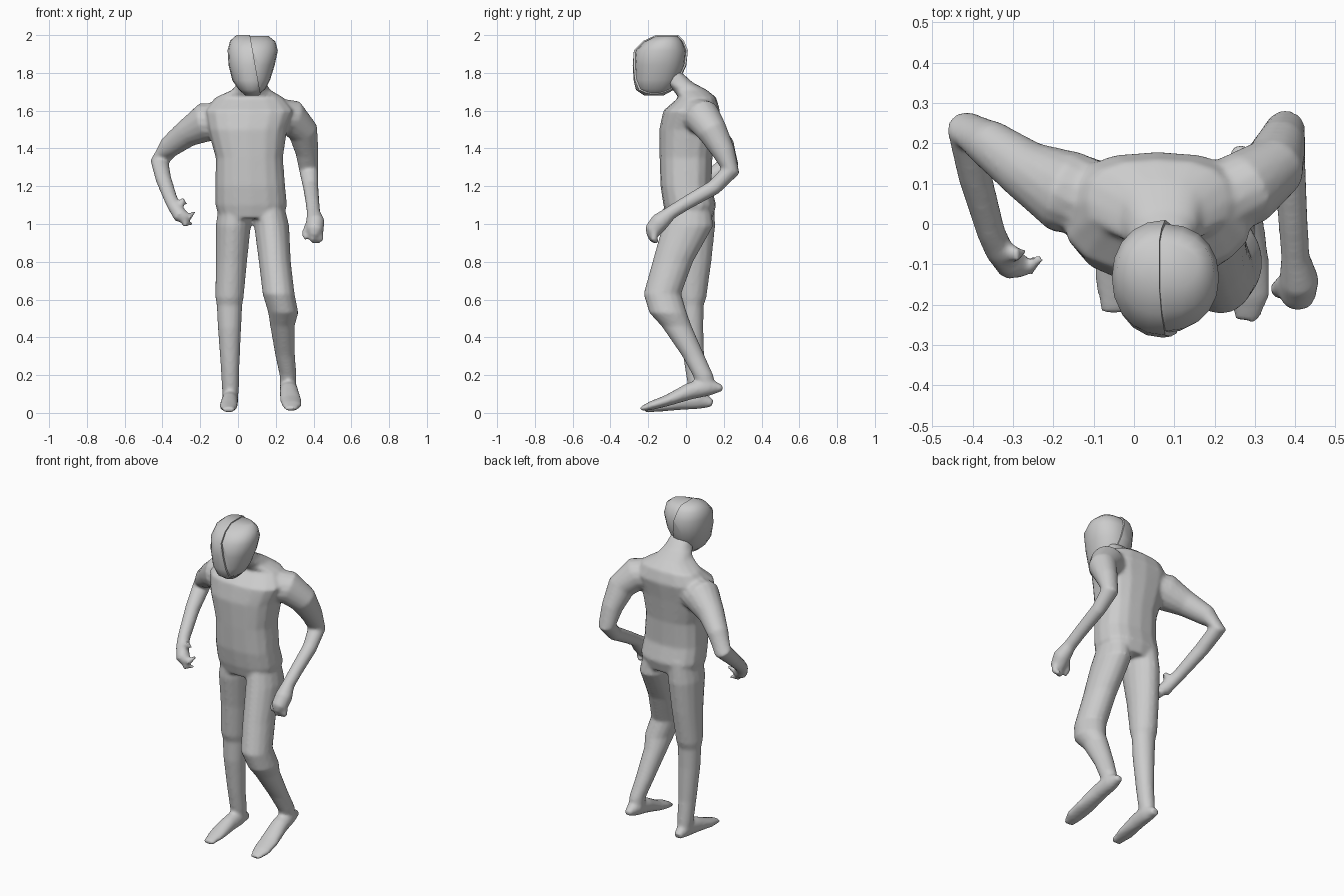
import bpy, bmesh, math
from mathutils import Vector

cube = bpy.data.objects.get("Cube")
if cube:
    bpy.data.objects.remove(cube)

grey = bpy.data.materials.new("plain_grey")
grey.use_nodes = True
colour = (0.6, 0.6, 0.6, 1)
grey.diffuse_color = colour
grey.node_tree.nodes["Principled BSDF"].inputs["Base Color"].default_value = colour


def loft(bm, sections, flat=False, power=2.0, sides=16):
    """Closed tube through sections (x, y, z, half_width, half_depth).
    Flat rings lie level; other rings turn with the path."""
    centres = [Vector(s[:3]) for s in sections]
    rings = []
    for i, (centre, section) in enumerate(zip(centres, sections)):
        after = centres[min(i + 1, len(centres) - 1)]
        before = centres[max(i - 1, 0)]
        along = Vector((0, 0, 1)) if flat else (after - before).normalized()
        side = Vector((1, 0, 0))
        side = (side - along * side.dot(along)).normalized()
        depth = along.cross(side)
        ring = []
        for k in range(sides):
            angle = math.tau * k / sides
            c, s = math.cos(angle), math.sin(angle)
            u = math.copysign(abs(c) ** (2 / power), c) * section[3]
            v = math.copysign(abs(s) ** (2 / power), s) * section[-1]
            ring.append(bm.verts.new(centre + side * u + depth * v))
        rings.append(ring)
    faces = [bm.faces.new(rings[0]), bm.faces.new(rings[-1])]
    for low, high in zip(rings, rings[1:]):
        for k in range(sides):
            n = (k + 1) % sides
            faces.append(bm.faces.new((low[k], low[n], high[n], high[k])))
    bmesh.ops.recalc_face_normals(bm, faces=faces)


def finish(bm, name):
    mesh = bpy.data.meshes.new(name)
    bm.to_mesh(mesh)
    bm.free()
    mesh.materials.append(grey)
    obj = bpy.data.objects.new(name, mesh)
    bpy.context.collection.objects.link(obj)
    bpy.ops.object.select_all(action='DESELECT')
    bpy.context.view_layer.objects.active = obj
    obj.select_set(True)
    bpy.ops.object.shade_smooth_by_angle(angle=math.radians(50))
    return obj


body = bmesh.new()

# Torso, shoulders and forward-leaning neck
loft(body, [
    (.07, .02, 1.03, .17, .12), (.07, .02, 1.1, .19, .14),
    (.065, 0, 1.2, .185, .135), (.06, 0, 1.35, .178, .14),
    (.05, .01, 1.5, .21, .152), (.06, .03, 1.6, .24, .15),
    (.06, .06, 1.67, .18, .1), (.07, .02, 1.71, .1, .09),
    (.075, -.04, 1.75, .075, .075), (.08, -.08, 1.8, .06, .06),
], flat=True, power=2.5)

# Left leg, bent at the knee
loft(body, [
    (.16, .02, 1.12, .08, .11), (.178, .01, .99, .093, .135),
    (.195, -.07, .8, .085, .108), (.215, -.125, .63, .085, .1),
    (.24, -.095, .53, .08, .1), (.235, -.05, .46, .065, .08),
    (.25, .04, .3, .052, .06), (.265, .09, .2, .045, .055),
    (.265, .11, .13, .04, .045),
], flat=True)
loft(body, [
    (.265, .195, .13, .02, .015), (.265, .12, .14, .045, .05),
    (.27, .02, .115, .05, .045), (.28, -.1, .065, .057, .03),
    (.285, -.18, .04, .052, .024), (.28, -.24, .02, .03, .012),
])

# Right leg, nearly straight
loft(body, [
    (-.01, .03, 1.12, .09, .12), (-.025, .03, .99, .093, .125),
    (-.035, .035, .8, .083, .1), (-.045, .03, .61, .075, .078),
    (-.045, .03, .57, .068, .064), (-.045, .03, .45, .062, .062),
    (-.042, .045, .25, .05, .053), (-.04, .06, .14, .046, .05),
    (-.04, .07, .07, .04, .045),
], flat=True)
loft(body, [
    (-.04, .14, .05, .025, .02), (-.04, .07, .075, .042, .055),
    (-.045, -.03, .06, .045, .045), (-.05, -.13, .035, .049, .028),
    (-.05, -.22, .016, .032, .014),
])

# Left arm, elbow behind and forearm forward
loft(body, [
    (.19, .05, 1.57, .1), (.28, .09, 1.565, .095), (.345, .14, 1.49, .08),
    (.365, .2, 1.38, .061), (.375, .235, 1.28, .05), (.385, .15, 1.195, .041),
    (.395, 0, 1.11, .037), (.4, -.08, 1.06, .036), (.41, -.14, 1.01, .05),
    (.405, -.175, .965, .046), (.4, -.18, .935, .03),
])

# Right arm, elbow out to the side
loft(body, [
    (-.06, .05, 1.55, .1), (-.17, .08, 1.54, .105), (-.27, .135, 1.48, .075),
    (-.36, .2, 1.41, .06), (-.415, .235, 1.33, .05), (-.395, .12, 1.24, .042),
    (-.355, -.02, 1.13, .036), (-.335, -.065, 1.09, .036),
    (-.305, -.1, 1.045, .04), (-.275, -.105, 1.03, .03),
])

# Curled fingers and thumbs
fingers = [
    [(.43, -.17, .96), (.435, -.17, .92), (.42, -.15, .9)],
    [(.395, -.18, .96), (.395, -.18, .92), (.4, -.16, .9)],
    [(.38, -.14, 1), (.355, -.16, .95), (.355, -.18, .92)],
    [(-.29, -.11, 1.04), (-.28, -.11, 1.0), (-.24, -.085, 1.0)],
    [(-.3, -.11, 1.05), (-.26, -.11, 1.035), (-.23, -.08, 1.065)],
    [(-.32, -.07, 1.09), (-.285, -.075, 1.125), (-.265, -.07, 1.105)],
]
for points in fingers:
    loft(body, [(*p, r) for p, r in zip(points, (.024, .02, .011))], sides=8)

# Merge the limbs into one soft skin
skin = finish(body, "body")
remesh = skin.modifiers.new("merge", 'REMESH')
remesh.mode = 'VOXEL'
remesh.voxel_size = 0.009
remesh.use_smooth_shade = True
smooth = skin.modifiers.new("soften", 'SMOOTH')
smooth.factor = 0.5
smooth.iterations = 8


# Head in two halves that meet in a stepped seam
def head_half(name, sign, scale):
    bm = bmesh.new()
    loft(bm, [
        (.075, -.17, 1.68, .035, .05), (.075, -.165, 1.71, .07, .1),
        (.07, -.155, 1.76, .1, .122), (.072, -.14, 1.84, .122, .142),
        (.078, -.133, 1.92, .133, .143), (.078, -.118, 1.97, .12, .108),
        (.077, -.1, 2.0, .085, .06),
    ], flat=True, power=2.15, sides=20)
    middle = Vector((.077, -.13, 1.85))
    for v in bm.verts:
        v.co.y = middle.y + (v.co.y - middle.y) * scale
        v.co.z = middle.z + (v.co.z - middle.z) * (1 + scale) / 2
    cut = bmesh.ops.bisect_plane(
        bm, geom=bm.verts[:] + bm.edges[:] + bm.faces[:],
        plane_co=(.09, 0, 1.85), plane_no=(sign, 0, sign * 0.18),
        clear_inner=True)
    rim = [e for e in cut["geom_cut"] if isinstance(e, bmesh.types.BMEdge)]
    bmesh.ops.holes_fill(bm, edges=rim)
    bmesh.ops.recalc_face_normals(bm, faces=bm.faces[:])
    finish(bm, name)


head_half("head_right_half", -1, 1.0)
head_half("head_left_half", 1, 0.93)
